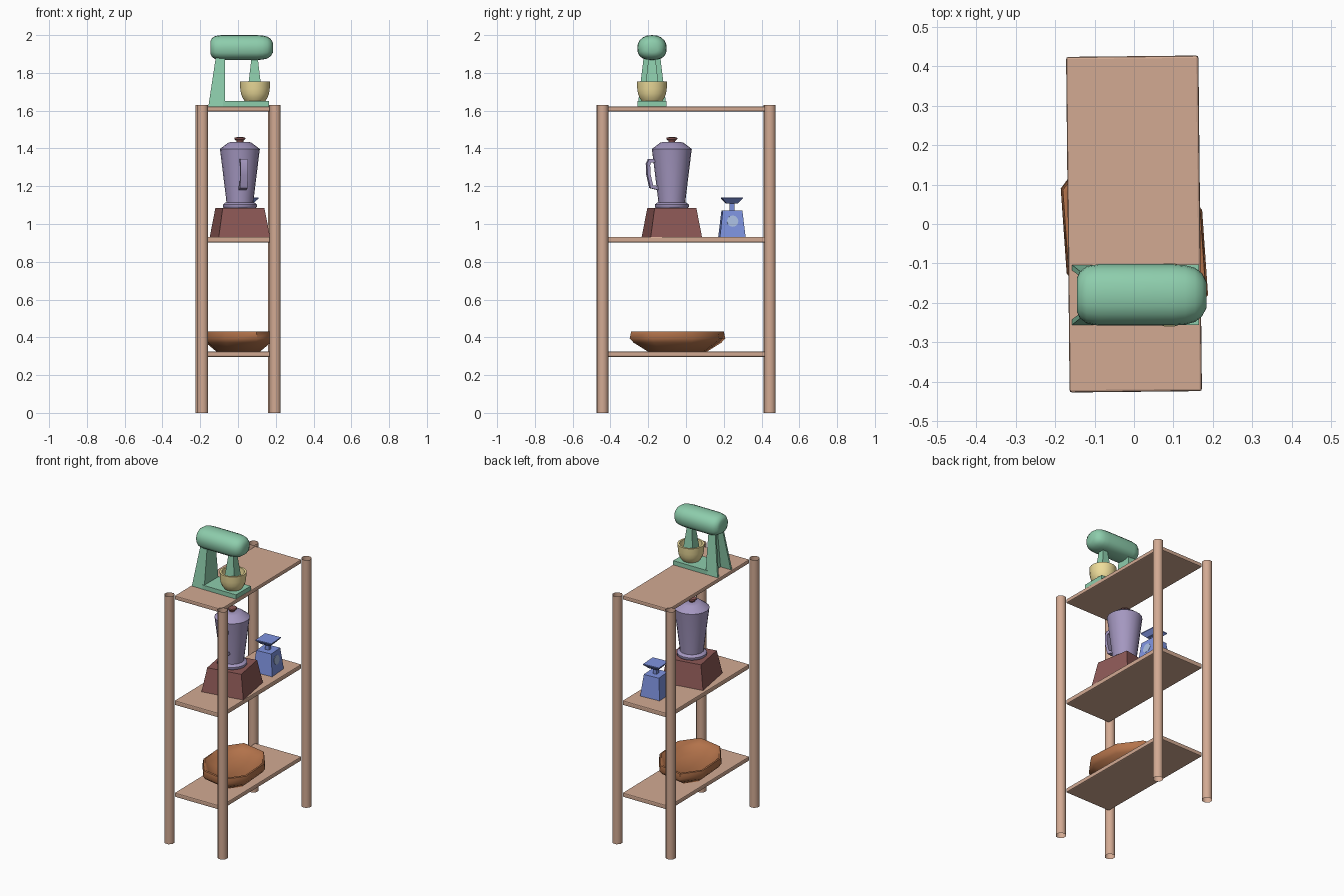
import bpy, bmesh, math
from mathutils import Matrix, Vector

if "Cube" in bpy.data.objects:
    bpy.data.objects.remove(bpy.data.objects["Cube"])


def mat(name, rgb):
    m = bpy.data.materials.new(name)
    m.diffuse_color = tuple(c ** 2.2 for c in rgb) + (1,)
    m.use_nodes = True
    m.node_tree.nodes["Principled BSDF"].inputs["Base Color"].default_value = m.diffuse_color
    return m


WOOD = mat("wood", (0.82, 0.66, 0.57))
GREEN = mat("green", (0.55, 0.80, 0.67))
CREAM = mat("cream", (0.93, 0.86, 0.60))
MAROON = mat("maroon", (0.55, 0.35, 0.34))
PURPLE = mat("purple", (0.64, 0.59, 0.75))
BLUE = mat("blue", (0.49, 0.57, 0.87))
PALE = mat("pale", (0.66, 0.74, 0.88))
BROWN = mat("brown", (0.70, 0.45, 0.30))


def make(name, verts, faces, material, loc=(0, 0, 0), rot=0, smooth=False):
    me = bpy.data.meshes.new(name)
    me.from_pydata([tuple(v) for v in verts], [], faces)
    bm = bmesh.new()
    bm.from_mesh(me)
    bmesh.ops.recalc_face_normals(bm, faces=bm.faces)
    bm.to_mesh(me)
    bm.free()
    me.materials.append(material)
    ob = bpy.data.objects.new(name, me)
    bpy.context.collection.objects.link(ob)
    ob.location = loc
    ob.rotation_euler.z = math.radians(rot)
    if smooth:
        bpy.ops.object.select_all(action='DESELECT')
        bpy.context.view_layer.objects.active = ob
        ob.select_set(True)
        bpy.ops.object.shade_smooth_by_angle(angle=math.radians(50))
    return ob


def loft(name, rings, material, caps=(True, True), **kw):
    """Skin equal-length rings of points, with optional end caps."""
    n = len(rings[0])
    verts = [p for r in rings for p in r]
    faces = [(k * n + i, k * n + (i + 1) % n, (k + 1) * n + (i + 1) % n, (k + 1) * n + i)
             for k in range(len(rings) - 1) for i in range(n)]
    if caps[0]:
        faces.append(tuple(range(n))[::-1])
    if caps[1]:
        faces.append(tuple(range(len(verts) - n, len(verts))))
    return make(name, verts, faces, material, **kw)


def lathe(name, profile, material, n=16, caps=(True, True), **kw):
    rings = [[(r * math.cos(2 * math.pi * (i + .5) / n), r * math.sin(2 * math.pi * (i + .5) / n), z)
              for i in range(n)] for r, z in profile]
    return loft(name, rings, material, caps, smooth=True, **kw)


def tapered(name, sections, material, **kw):
    """Stack of rectangles given as (half x, half y, z)."""
    rings = [[(-a, -b, z), (a, -b, z), (a, b, z), (-a, b, z)] for a, b, z in sections]
    return loft(name, rings, material, **kw)


# Shelving unit, turned very slightly; posts are open tubes
TURN = 0.6
for label, z0, z1 in (("bottom", .297, .325), ("middle", .902, .932), ("top", 1.596, 1.622)):
    shelf = tapered(label + "_shelf", [(.168, .426, z0), (.168, .426, z1)], WOOD, rot=TURN)
    bev = shelf.modifiers.new("rounded", 'BEVEL')
    bev.width, bev.segments = .006, 2
turn = Matrix.Rotation(math.radians(TURN), 3, 'Z')
for sx, side in ((-1, "left"), (1, "right")):
    for sy, end in ((-1, "front"), (1, "back")):
        p = turn @ Vector((sx * .192, sy * .443, 0))
        lathe(f"{end}_{side}_post", [(.032, 0), (.032, 1.63)], WOOD, 8, (False, False), loc=p)

# Stand mixer: base, hollow tapered column, head, beater and bowl
MY = -.18
loft("mixer_base", [[(-.08, -.077, z), (.165, -.077, z), (.165, .077, z), (-.08, .077, z)]
                    for z in (1.621, 1.65)], GREEN, loc=(0, MY, 0))


def channel(z, x0, x1, w, t):
    return [(x0, -w, z), (x1, -w, z), (x1, w, z), (x0, w, z),
            (x0, w - t, z), (x1 - t, w - t, z), (x1 - t, -w + t, z), (x0, -w + t, z)]


loft("mixer_column", [channel(1.621, -.157, -.068, .076, .014), channel(1.90, -.115, -.068, .042, .012)],
     GREEN, loc=(0, MY, 0))
head = []
for x, s in ((-.145, .55), (-.138, .75), (-.12, .93), (-.09, 1), (.10, 1), (.13, .965),
             (.155, .88), (.173, .70), (.184, .42)):
    ring = []
    for i in range(20):
        a = 2 * math.pi * i / 20
        c, d = math.cos(a), math.sin(a)
        z = .066 * d if d > 0 else -.066 * abs(d) ** .7
        ring.append((x, .078 * s * math.copysign(abs(c) ** .85, c), 1.934 + s * z))
    head.append(ring)
loft("mixer_head", head, GREEN, loc=(0, MY, 0), smooth=True)
tapered("mixer_beater", [(.04, .04, 1.68), (.016, .018, 1.885)], GREEN, loc=(.088, MY, 0))
lathe("mixing_bowl", [(.054, 1.65), (.067, 1.668), (.075, 1.69), (.079, 1.715), (.081, 1.755), (.068, 1.755),
                      (.066, 1.715), (.052, 1.675)], CREAM, 20, loc=(.09, MY, 0))

# Jug blender: motor base, jar with lid, knob and handle
BL = dict(loc=(.01, -.075, 0), rot=10)
tapered("blender_base", [(.138, .138, .93), (.112, .112, 1.085)], MAROON, **BL)
lathe("blender_collar", [(.083, 1.083), (.09, 1.09), (.09, 1.103), (.075, 1.115)], PURPLE, 20, **BL)
lathe("blender_jar", [(.07, 1.10), (.074, 1.14), (.104, 1.385), (.106, 1.397), (.062, 1.43), (.045, 1.435)],
      PURPLE, 20, **BL)
lathe("blender_knob", [(.018, 1.425), (.018, 1.44), (.03, 1.45), (.028, 1.457), (.012, 1.461)],
      MAROON, 12, **BL)
outer = [(-.09, 1.345), (-.125, 1.345), (-.137, 1.32), (-.134, 1.26), (-.118, 1.19), (-.075, 1.18)]
inner = [(-.09, 1.325), (-.115, 1.325), (-.12, 1.312), (-.117, 1.26), (-.104, 1.205), (-.075, 1.20)]
loft("blender_handle", [[(-.02, a[0], a[1]), (.02, a[0], a[1]), (.02, b[0], b[1]), (-.02, b[0], b[1])]
                        for a, b in zip(outer, inner)], PURPLE, smooth=True, **BL)

# Kitchen scale: body, dial, stem and flared pan
SC = dict(loc=(.05, .243, 0), rot=4)
tapered("scale_body", [(.068, .068, .93), (.052, .052, 1.072)], BLUE, **SC)
tapered("scale_stem", [(.013, .013, 1.06), (.013, .013, 1.112)], BLUE, **SC)
tapered("scale_pan", [(.03, .03, 1.109), (.055, .055, 1.135), (.055, .055, 1.141)], BLUE, **SC)
dial = [[(k + .068 - .113 * (.085 + .03 * math.sin(a)), .03 * math.cos(a), 1.015 + .03 * math.sin(a))
         for a in (2 * math.pi * i / 16 for i in range(16))] for k in (-.003, .002)]
loft("scale_dial", dial, PALE, **SC)

# Eight-sided tray with a shallow hollow
half = [(.187, -.135), (.172, .08), (.07, .22), (-.10, .253)]
outline = half + [(-x, -y) for x, y in half]
loft("tray", [[(x * s, y * s, z) for x, y in outline]
              for s, z in ((.62, .325), (.92, .372), (1, .395), (.97, .43), (.92, .432), (.8, .41), (.55, .385))],
     BROWN, loc=(.001, -.045, 0), smooth=True)
